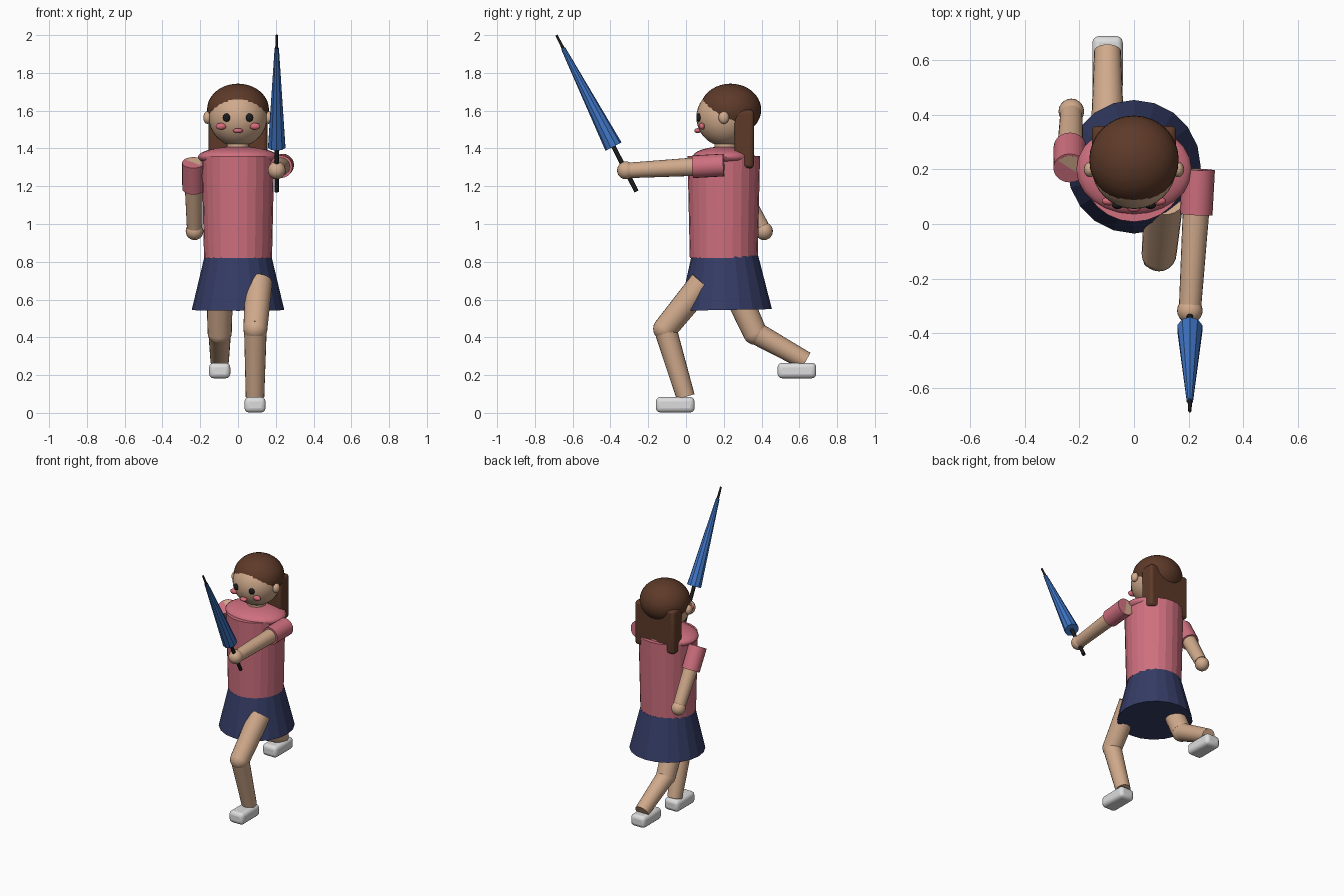
import bpy, bmesh, math
from mathutils import Vector

if "Cube" in bpy.data.objects:
    bpy.data.objects.remove(bpy.data.objects["Cube"], do_unlink=True)


def material(name, rgb):
    m = bpy.data.materials.new(name)
    m.use_nodes = True
    m.diffuse_color = (*rgb, 1)
    m.node_tree.nodes["Principled BSDF"].inputs["Base Color"].default_value = (*rgb, 1)
    return m


SKIN = material("skin", (0.63, 0.40, 0.26))
HAIR = material("brown hair", (0.11, 0.042, 0.022))
PINK = material("pink shirt", (0.62, 0.16, 0.21))
NAVY = material("navy skirt", (0.035, 0.045, 0.13))
BLUE = material("blue canopy", (0.05, 0.18, 0.56))
BLACK = material("black", (0.012, 0.012, 0.014))
WHITE = material("white shoe", (0.72, 0.72, 0.72))
ROSE = material("rose blush", (0.70, 0.15, 0.19))


def finish(name, mat, smooth=True):
    ob = bpy.context.object
    ob.name = name
    ob.data.materials.append(mat)
    if smooth:
        bpy.ops.object.shade_smooth_by_angle(angle=math.radians(40))
    return ob


def ball(name, mat, loc, size, seg=24, rings=16):
    """Ellipsoid with the given radii."""
    bpy.ops.mesh.primitive_uv_sphere_add(segments=seg, ring_count=rings, location=loc)
    bpy.context.object.scale = size
    bpy.ops.object.transform_apply(location=False, rotation=False, scale=True)
    return finish(name, mat)


def tube(name, mat, a, b, r1, r2, sides=20, smooth=True):
    """Tapered capped cylinder from point a to point b."""
    a, b = Vector(a), Vector(b)
    d = b - a
    bpy.ops.mesh.primitive_cone_add(vertices=sides, radius1=r1, radius2=r2,
                                    depth=d.length, location=(a + b) / 2)
    bpy.context.object.rotation_euler = d.to_track_quat('Z', 'Y').to_euler()
    return finish(name, mat, smooth)


def block(name, mat, loc, size, bevel):
    """Rounded box."""
    bpy.ops.mesh.primitive_cube_add(size=1, location=loc)
    ob = bpy.context.object
    ob.scale = size
    bpy.ops.object.transform_apply(location=False, rotation=False, scale=True)
    mod = ob.modifiers.new("rounding", 'BEVEL')
    mod.width = bevel
    mod.segments = 3
    return finish(name, mat)


# Torso, shoulders, skirt and neck
tube("torso", PINK, (0, 0.2, 0.82), (0, 0.2, 1.36), 0.18, 0.192, 24, False)
ball("shoulders", PINK, (0, 0.2, 1.355), (0.212, 0.165, 0.055))
tube("skirt", NAVY, (0, 0.21, 0.545), (0, 0.205, 0.83), 0.245, 0.177, 20, False)
tube("neck", SKIN, (0, 0.21, 1.36), (0, 0.21, 1.46), 0.06, 0.06)

# Head and hair
ball("head", SKIN, (0, 0.21, 1.565), (0.155, 0.155, 0.155), 32, 20)
ball("hair_cap", HAIR, (0, 0.236, 1.605), (0.164, 0.162, 0.138), 32, 20)
block("back_hair", HAIR, (0, 0.308, 1.45), (0.31, 0.104, 0.31), 0.02)

# Face
for side, s in (("left", 1), ("right", -1)):
    ball(side + "_ear", SKIN, (s * 0.162, 0.2, 1.563), (0.022, 0.028, 0.033), 16, 10)
    ball(side + "_eye", BLACK, (s * 0.06, 0.068, 1.563), (0.021, 0.013, 0.022), 16, 10)
    ball(side + "_cheek", ROSE, (s * 0.09, 0.084, 1.517), (0.028, 0.016, 0.018), 16, 10)
ball("mouth", ROSE, (0, 0.062, 1.494), (0.026, 0.018, 0.013), 16, 10)

# Arms: sleeve, forearm and hand; the left one reaches forward, the right one swings back
ARMS = {
    "left": ((0.237, 0.2, 1.312), (0.228, 0.035, 1.303), (0.206, -0.3, 1.284), (0.205, -0.318, 1.284)),
    "right": ((-0.236, 0.205, 1.325), (-0.235, 0.283, 1.185), (-0.23, 0.40, 0.985), (-0.23, 0.413, 0.962)),
}
for side, (shoulder, cuff, wrist, palm) in ARMS.items():
    tube(side + "_sleeve", PINK, shoulder, cuff, 0.06, 0.06)
    tube(side + "_arm", SKIN, shoulder, wrist, 0.052, 0.041)
    ball(side + "_hand", SKIN, palm, (0.047, 0.047, 0.047), 20, 12)

# Legs: thigh, knee, shin and shoe; the left one steps forward, the right one trails
LEGS = {
    "left": ((0.11, 0.09, 0.69), (0.092, -0.11, 0.445), (0.09, -0.002, 0.085), (0.09, -0.057, 0.043)),
    "right": ((-0.097, 0.235, 0.71), (-0.097, 0.365, 0.425), (-0.097, 0.635, 0.275), (-0.097, 0.587, 0.224)),
}
for side, (hip, knee, ankle, sole) in LEGS.items():
    tube(side + "_thigh", SKIN, hip, knee, 0.072, 0.064)
    ball(side + "_knee", SKIN, knee, (0.064, 0.064, 0.064), 20, 12)
    tube(side + "_shin", SKIN, knee, ankle, 0.06, 0.049)
    block(side + "_shoe", WHITE, sole, (0.112, 0.205, 0.082), 0.024)

# Closed umbrella: shaft, pointed tip and folded canopy along one axis
low, top = Vector((0.205, -0.262, 1.172)), Vector((0.205, -0.686, 2.0))
along = lambda t: low.lerp(top, t)
tube("umbrella_shaft", BLACK, low, along(0.9), 0.012, 0.012, 12)
tube("umbrella_tip", BLACK, along(0.88), top, 0.009, 0.006, 12)
tube("umbrella_canopy", BLUE, along(0.287), along(0.915), 0.048, 0.012, 10, False)
